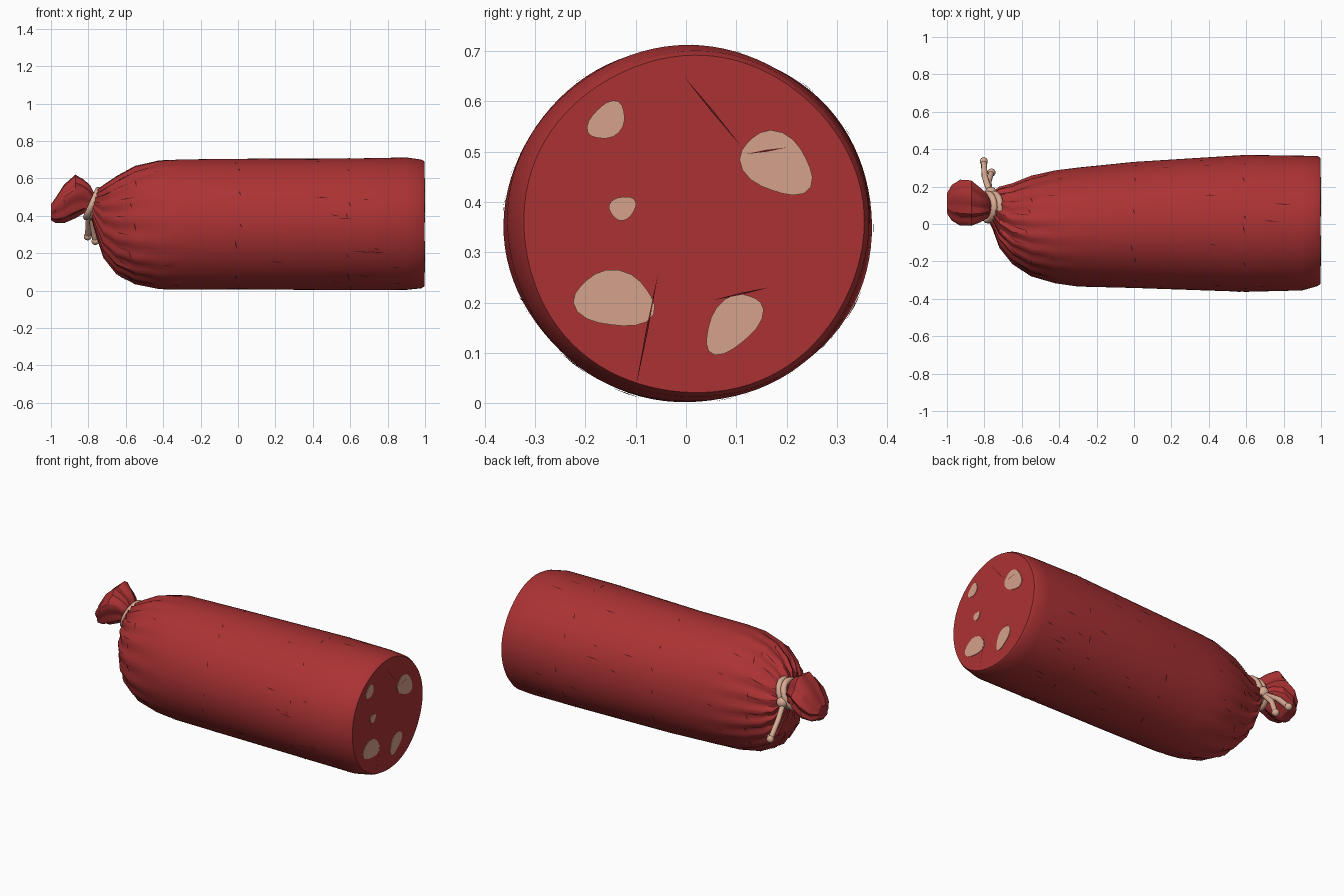
import bpy, bmesh, math, random
from mathutils import Vector

random.seed(4)
cube = bpy.data.objects.get("Cube")
if cube:
    bpy.data.objects.remove(cube)


def material(name, rgb):
    mat = bpy.data.materials.new(name)
    mat.use_nodes = True
    mat.diffuse_color = (*rgb, 1)
    mat.node_tree.nodes["Principled BSDF"].inputs["Base Color"].default_value = (*rgb, 1)
    return mat


RED = material("casing_red", (0.41, 0.032, 0.034))
DARK = material("crease_dark_red", (0.10, 0.008, 0.009))
FAT = material("fat_cream", (0.66, 0.36, 0.26))
STRING = material("string_tan", (0.68, 0.40, 0.29))


def finish(bm, name, mat, smooth=None):
    bmesh.ops.recalc_face_normals(bm, faces=bm.faces)
    mesh = bpy.data.meshes.new(name)
    bm.to_mesh(mesh)
    bm.free()
    mesh.materials.append(mat)
    ob = bpy.data.objects.new(name, mesh)
    bpy.context.collection.objects.link(ob)
    if smooth:
        bpy.ops.object.select_all(action='DESELECT')
        ob.select_set(True)
        bpy.context.view_layer.objects.active = ob
        bpy.ops.object.shade_smooth_by_angle(angle=math.radians(smooth))
    return ob


# Stations along the sausage: x, centre y, centre z, radius y, radius z, pleat depth
BODY = [
    (0.996, .015, .355, .338, .335, 0), (0.98, .015, .355, .348, .344, 0),
    (0.9, .005, .356, .36, .354, 0), (0.6, .005, .355, .366, .352, 0),
    (0, -.005, .354, .337, .349, 0), (-.3, -.015, .354, .318, .348, 0),
    (-.42, -.015, .354, .302, .344, .004), (-.55, -.012, .352, .265, .312, .02),
    (-.65, 0, .35, .21, .255, .035), (-.72, .035, .37, .155, .185, .06),
    (-.755, .07, .41, .095, .12, .08), (-.79, .09, .46, .045, .05, .08)]
KNOT = [
    (-.765, .09, .46, .045, .05, .08), (-.79, .095, .485, .065, .075, .1),
    (-.825, .1, .505, .088, .085, .1), (-.87, .11, .505, .115, .112, .08),
    (-.93, .113, .465, .118, .1, .06), (-.975, .112, .43, .09, .065, .08),
    (-1, .11, .42, .05, .04, .1)]


def ring_point(st, a, pleats, lift=0):
    x, cy, cz, ry, rz, depth = st
    r = 1 + .005 * math.sin(5 * a + 7 * x) + depth * math.sin(pleats * a + math.sin(3 * a))
    return Vector((x, cy + (ry * r + lift) * math.cos(a), cz + (rz * r + lift) * math.sin(a)))


def loft(name, stations, sides, pleats, angle):
    bm = bmesh.new()
    rings = [[bm.verts.new(ring_point(s, math.tau * i / sides, pleats)) for i in range(sides)]
             for s in stations]
    for a, b in zip(rings, rings[1:]):
        for i in range(sides):
            j = (i + 1) % sides
            bm.faces.new((a[i], a[j], b[j], b[i]))
    bm.faces.new(rings[0])
    bm.faces.new(rings[-1])
    return finish(bm, name, RED, angle)


loft("sausage_body", BODY, 96, 19, 35)
loft("gathered_end", KNOT, 40, 7, 25)


# Short dark creases that follow the casing
def skin(x, a):
    for s, t in zip(BODY, BODY[1:]):
        if t[0] <= x <= s[0]:
            f = (s[0] - x) / (s[0] - t[0])
            return ring_point(s, a, 19, .003).lerp(ring_point(t, a, 19, .003), f)


bm = bmesh.new()


def crease(x, a, dx, da, width):
    along = abs(dx) > abs(da) * .35
    wx, wa = (0, width / .35) if along else (width, 0)
    pts = [(x - dx, a - da), (x + wx, a + wa), (x + dx, a + da), (x - wx, a - wa)]
    bm.faces.new([bm.verts.new(skin(*p)) for p in pts])


for seam in (-.56, 0, .6):
    for i in range(14):
        a = math.tau * i / 14 + random.uniform(-.15, .15)
        crease(seam + random.uniform(-.02, .02), a, .006, random.uniform(.03, .1), .004)
for i in range(44):
    x = random.choice((-.4, .25, .45, .62, .8)) + random.uniform(-.08, .08)
    crease(x, random.uniform(0, math.tau), random.uniform(.015, .045), .01, .003)
for i in range(19):
    a = math.tau * i / 19
    crease(-.62 + random.uniform(-.03, .03), a, random.uniform(.03, .06), .02, .004)
finish(bm, "casing_creases", DARK)


# Fat pieces on the cut face: y, z, half width, half height, tilt
FATS = [(-.157, .561, .043, .031, .8), (-.126, .388, .027, .023, .4),
        (.18, .476, .077, .056, -.6), (-.142, .206, .08, .055, -.15),
        (.094, .159, .07, .043, .85)]
bm = bmesh.new()
for n, (y, z, w, h, tilt) in enumerate(FATS):
    loop = []
    for i in range(20):
        a = math.tau * i / 20
        k = 1 + .08 * math.sin(3 * a + n)
        u, v = w * k * math.cos(a), h * k * math.sin(a)
        loop.append(bm.verts.new((.999, y + u * math.cos(tilt) - v * math.sin(tilt),
                                  z + u * math.sin(tilt) + v * math.cos(tilt))))
    face = bm.faces.new(loop)
    if face.normal.x < 0:
        face.normal_flip()
    side = bmesh.ops.extrude_face_region(bm, geom=[face])
    for v in side["geom"]:
        if isinstance(v, bmesh.types.BMVert):
            v.co.x = .995
finish(bm, "fat_pieces", FAT)

# Fine cracks on the cut face
bm = bmesh.new()
for p, q in (((-.1, .03), (-.055, .26)), ((-.005, .65), (.11, .51)),
             ((.055, .205), (.165, .23)), ((.12, .495), (.2, .508))):
    p, q = Vector((1, *p)), Vector((1, *q))
    d = (q - p).normalized() * .002
    off = Vector((0, -d.z, d.y))
    mid = (p + q) / 2
    bm.faces.new([bm.verts.new(c) for c in (p, mid + off, q, mid - off)])
finish(bm, "cut_face_cracks", DARK)


# String wound around the neck, with two knotted tails
def cord(name, points, radius, cyclic=False):
    curve = bpy.data.curves.new(name, 'CURVE')
    curve.dimensions = '3D'
    curve.bevel_depth = radius
    curve.bevel_resolution = 2
    curve.use_fill_caps = True
    curve.materials.append(STRING)
    spline = curve.splines.new('POLY')
    spline.points.add(len(points) - 1)
    for sp, p in zip(spline.points, points):
        sp.co = (*p, 1)
    spline.use_cyclic_u = cyclic
    spline.use_smooth = True
    bpy.context.collection.objects.link(bpy.data.objects.new(name, curve))


def lump(name, centre, radius):
    bm = bmesh.new()
    bmesh.ops.create_icosphere(bm, subdivisions=2, radius=radius)
    bmesh.ops.translate(bm, verts=bm.verts, vec=centre)
    finish(bm, name, STRING, 40)


for n, shift in enumerate((-.017, .015)):
    loop = []
    for i in range(24):
        a = math.tau * i / 24
        loop.append((-.762 + shift + .032 * math.sin(a), .09 + .07 * math.cos(a),
                     .465 + .072 * math.sin(a)))
    cord(f"string_wrap_{n + 1}", loop, .018, True)
lump("string_knot", (-.765, .165, .44), .034)
for n, end in enumerate(((-.803, .335, .29), (-.762, .275, .265))):
    start, end = Vector((-.77, .165, .43)), Vector(end)
    mid = start.lerp(end, .5) + Vector((-.012, .005, .012))
    cord(f"string_tail_{n + 1}", [start, mid, end], .016)
    lump(f"string_tail_knot_{n + 1}", end, .022)
